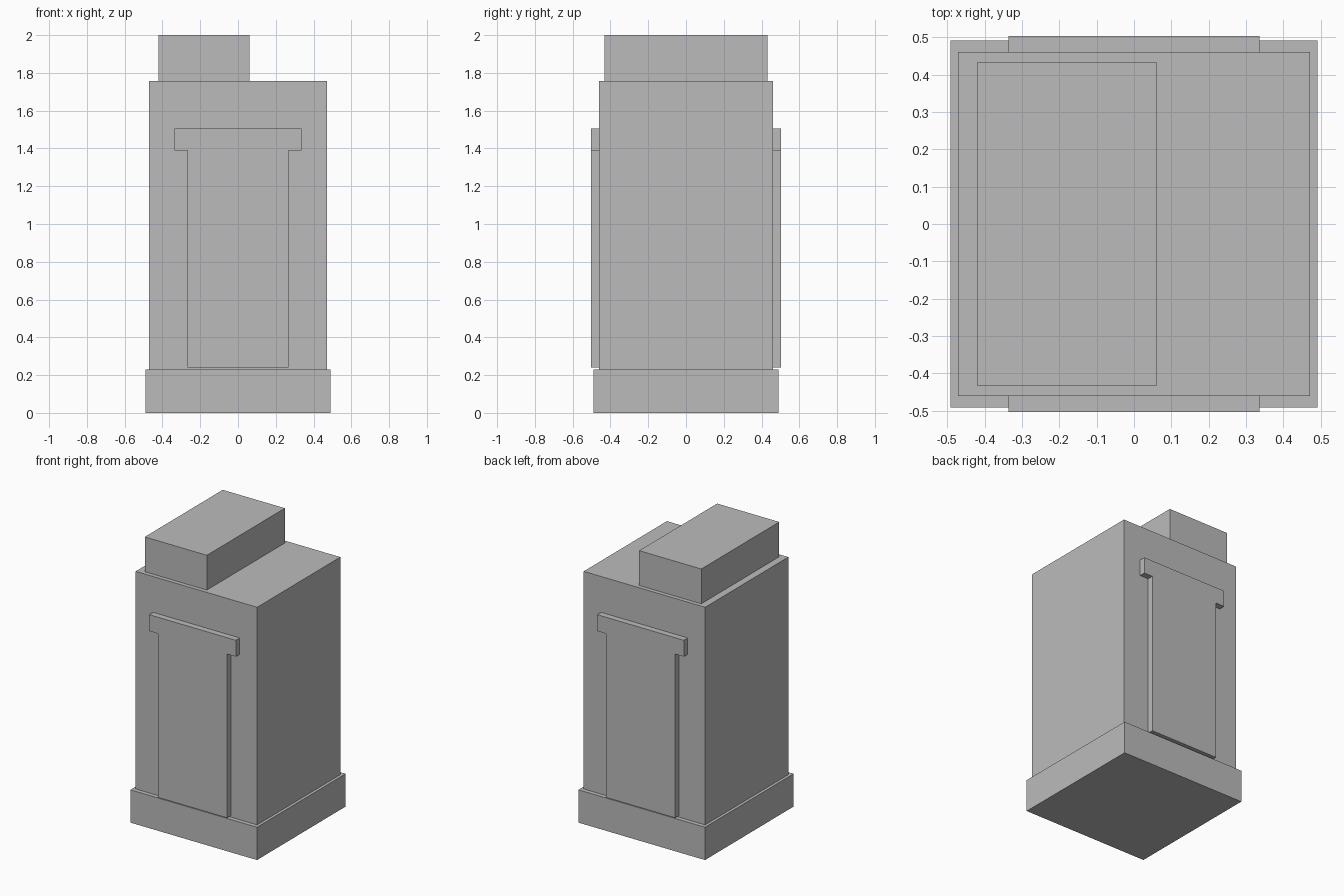
import bpy

if "Cube" in bpy.data.objects:
    bpy.data.objects.remove(bpy.data.objects["Cube"])

grey = bpy.data.materials.new("plain grey")
grey.diffuse_color = (0.5, 0.5, 0.5, 1)
grey.use_nodes = True
grey.node_tree.nodes["Principled BSDF"].inputs["Base Color"].default_value = grey.diffuse_color


def add_mesh(name, verts, faces):
    mesh = bpy.data.meshes.new(name)
    mesh.from_pydata(verts, [], faces)
    mesh.materials.append(grey)
    mesh.update()
    obj = bpy.data.objects.new(name, mesh)
    bpy.context.collection.objects.link(obj)
    return obj


def prism(name, profile, y0, y1):
    """Extrude an (x, z) profile, counter-clockwise from the front, from y0 to y1."""
    n = len(profile)
    verts = [(x, y, z) for y in (y0, y1) for x, z in profile]
    faces = [list(range(n)), list(range(2 * n - 1, n - 1, -1))]
    faces += [(i, i + n, (i + 1) % n + n, (i + 1) % n) for i in range(n)]
    return add_mesh(name, verts, faces)


def box(name, x0, x1, half_y, z0, z1):
    return prism(name, [(x0, z0), (x1, z0), (x1, z1), (x0, z1)], -half_y, half_y)


# Plinth, main block and the offset block on the roof
box("plinth", -0.491, 0.491, 0.491, 0, 0.23)
box("main_block", -0.471, 0.471, 0.461, 0.23, 1.756)
box("roof_block", -0.421, 0.061, 0.432, 1.756, 2.0)

# Raised door panel with a wider lintel, on front and back
right = [(0.268, 0.241), (0.268, 1.39), (0.336, 1.39), (0.336, 1.505)]
door = right + [(-x, z) for x, z in reversed(right)]
prism("front_door", door, -0.504, -0.461)
prism("back_door", door, 0.461, 0.504)
